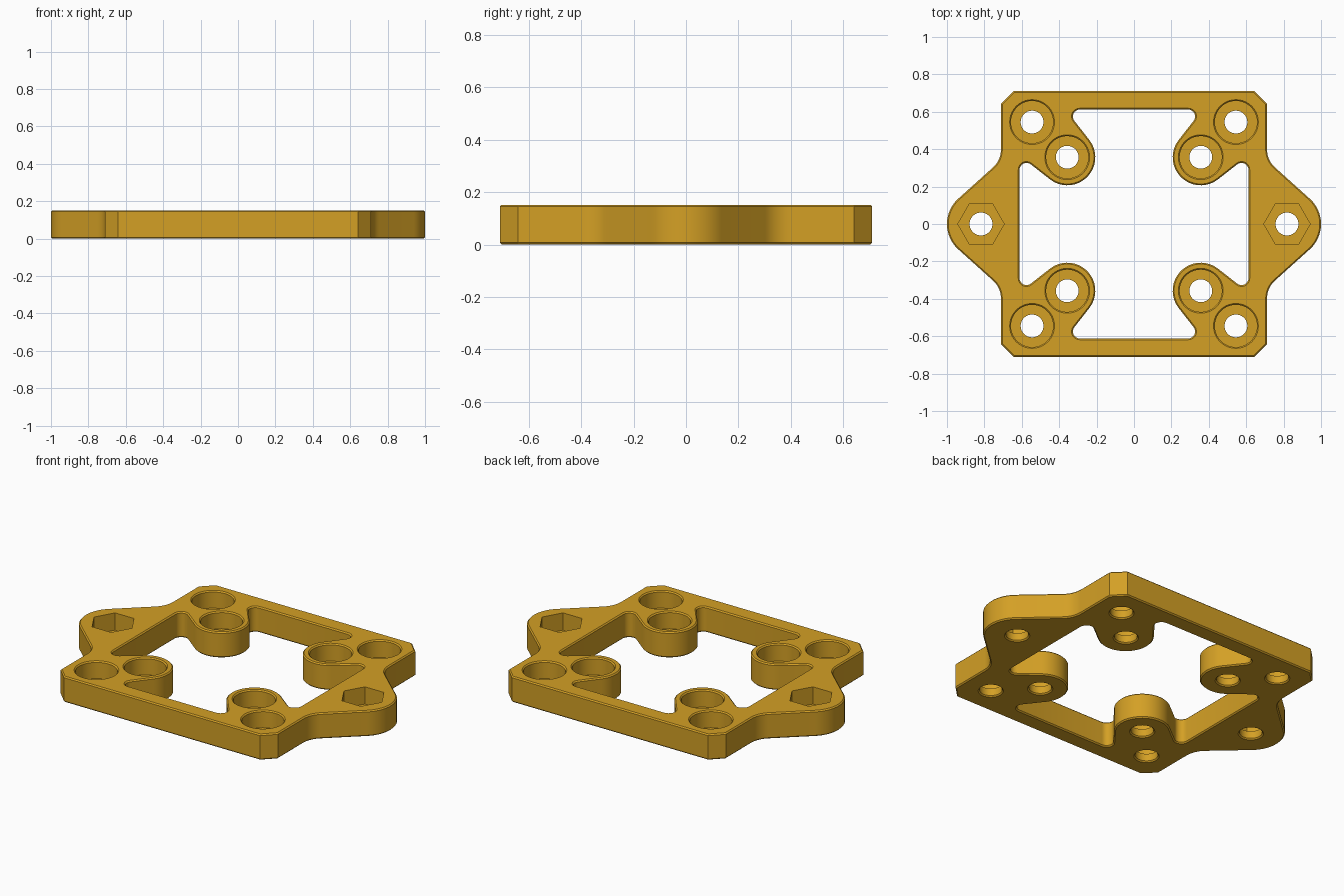
import bpy, bmesh, math
from mathutils import Vector

if "Cube" in bpy.data.objects:
    bpy.data.objects.remove(bpy.data.objects["Cube"])

H = 0.152      # plate thickness
C = 0.007      # edge chamfer
FLOOR = 0.05   # floor height of the recesses


def arc(cx, cy, r, a0, a1, n):
    return [Vector((cx + r * math.cos(math.radians(a0 + (a1 - a0) * i / n)),
                    cy + r * math.sin(math.radians(a0 + (a1 - a0) * i / n)))) for i in range(n + 1)]


def fillet(prev, corner, nxt, r, n=8):
    """Points of a round corner tangent to both sides."""
    p, c, q = Vector(prev), Vector(corner), Vector(nxt)
    u, v = (p - c).normalized(), (q - c).normalized()
    half = u.angle(v) / 2
    centre = c + (u + v).normalized() * (r / math.sin(half))
    t = r / math.tan(half)
    s, e = c + u * t - centre, c + v * t - centre
    turn = s.angle_signed(e)
    pts = []
    for i in range(n + 1):
        a = -turn * i / n
        pts.append(centre + Vector((s.x * math.cos(a) - s.y * math.sin(a),
                                    s.x * math.sin(a) + s.y * math.cos(a))))
    return pts


def mirror4(quarter):
    """Closed loop from a first-quadrant path that runs from +x to +y."""
    q = [Vector(p) for p in quarter]
    half = q + [Vector((-p.x, p.y)) for p in reversed(q)]
    loop = half + [Vector((p.x, -p.y)) for p in reversed(half)]
    return [p for i, p in enumerate(loop) if (p - loop[i - 1]).length > 1e-4]


# Outer outline: round ear, concave fillet, straight sides, cut corner
E = 0.711
ear = arc(0.818, 0, 0.182, 0, 48, 14)
tangent = ear[-1]
a = math.radians(48)
t = (tangent.x - E) / math.sin(a)
knee = (E, tangent.y + t * math.cos(a))
outer = mirror4(ear + fillet(tangent, knee, (E, 0.64), 0.13)
                + [Vector((E, 0.642)), Vector((0.642, E))])

# Opening outline: straight side, slot fillet, round boss, slot fillet, straight side
W, B, R = 0.612, 0.357, 0.15
boss = arc(B, B, R, 308, 142, 28)
p = boss[-1]
d = Vector((math.sin(math.radians(38)) ** 1, math.cos(math.radians(38))))
corner = p + d * ((W - p.y) / d.y)
upper = fillet(p, corner, (0, W), 0.037)
lower = [Vector((v.y, v.x)) for v in reversed(upper)]
opening = mirror4(lower + boss + upper)

# Frame: filled profile with chamfered rims
curve = bpy.data.curves.new("frame_profile", 'CURVE')
curve.dimensions = '2D'
curve.fill_mode = 'BOTH'
curve.extrude = H / 2 - C
curve.bevel_depth = C
curve.bevel_resolution = 0
curve.offset = -C
for loop in (outer, opening):
    s = curve.splines.new('POLY')
    s.points.add(len(loop) - 1)
    for pt, v in zip(s.points, loop):
        pt.co = (v.x, v.y, 0, 1)
    s.use_cyclic_u = True
profile = bpy.data.objects.new("frame_profile", curve)
bpy.context.collection.objects.link(profile)
mesh = bpy.data.meshes.new_from_object(profile.evaluated_get(bpy.context.evaluated_depsgraph_get()))
bpy.data.objects.remove(profile)
bm = bmesh.new()
bm.from_mesh(mesh)
bmesh.ops.remove_doubles(bm, verts=bm.verts, dist=1e-5)
bmesh.ops.translate(bm, verts=bm.verts, vec=(0, 0, H / 2))
bmesh.ops.recalc_face_normals(bm, faces=bm.faces)
bm.to_mesh(mesh)
bm.free()
frame = bpy.data.objects.new("mounting_frame", mesh)
bpy.context.collection.objects.link(frame)


def cutter(name, centres, rings, sides):
    """Turned cutters, one at each centre, from (radius, height) rings."""
    bm = bmesh.new()
    for cx, cy in centres:
        rows = [[bm.verts.new((cx + r * math.cos(2 * math.pi * i / sides),
                               cy + r * math.sin(2 * math.pi * i / sides), z))
                 for i in range(sides)] for r, z in rings]
        for lo, hi in zip(rows, rows[1:]):
            for i in range(sides):
                j = (i + 1) % sides
                bm.faces.new((lo[i], lo[j], hi[j], hi[i]))
        bm.faces.new(rows[0][::-1])
        bm.faces.new(rows[-1])
    me = bpy.data.meshes.new(name)
    bm.to_mesh(me)
    bm.free()
    ob = bpy.data.objects.new(name, me)
    ob.hide_render = True
    bpy.context.collection.objects.link(ob)
    return ob


bolts = [(sx * k, sy * k) for k in (B, 0.545) for sx in (1, -1) for sy in (1, -1)]
ears = [(0.818, 0), (-0.818, 0)]
r, rb = 0.061, 0.113
shaft = [(r + C, -0.05), (r + C, 0), (r, C)]
cutters = [
    # Bolt holes with round counterbores
    cutter("bolt_cutter", bolts, shaft + [(r, FLOOR), (rb, FLOOR), (rb, H - C), (rb + C, H), (rb + C, H + 0.05)], 40),
    # Ear holes with hexagonal nut pockets
    cutter("ear_hole_cutter", ears, shaft + [(r, H + 0.05)], 40),
    cutter("nut_pocket_cutter", ears, [(0.124, FLOOR), (0.124, H + 0.05)], 6),
]
bpy.context.view_layer.objects.active = frame
frame.select_set(True)
for c in cutters:
    m = frame.modifiers.new(c.name, 'BOOLEAN')
    m.operation = 'DIFFERENCE'
    m.solver = 'EXACT'
    m.object = c
    bpy.ops.object.modifier_apply(modifier=m.name)
    bpy.data.objects.remove(c)

# Single golden colour
gold = bpy.data.materials.new("golden_yellow")
gold.diffuse_color = (0.658, 0.352, 0.0185, 1)
gold.use_nodes = True
gold.node_tree.nodes["Principled BSDF"].inputs["Base Color"].default_value = gold.diffuse_color
frame.data.materials.clear()
frame.data.materials.append(gold)
bpy.ops.object.shade_smooth_by_angle(angle=math.radians(30))
